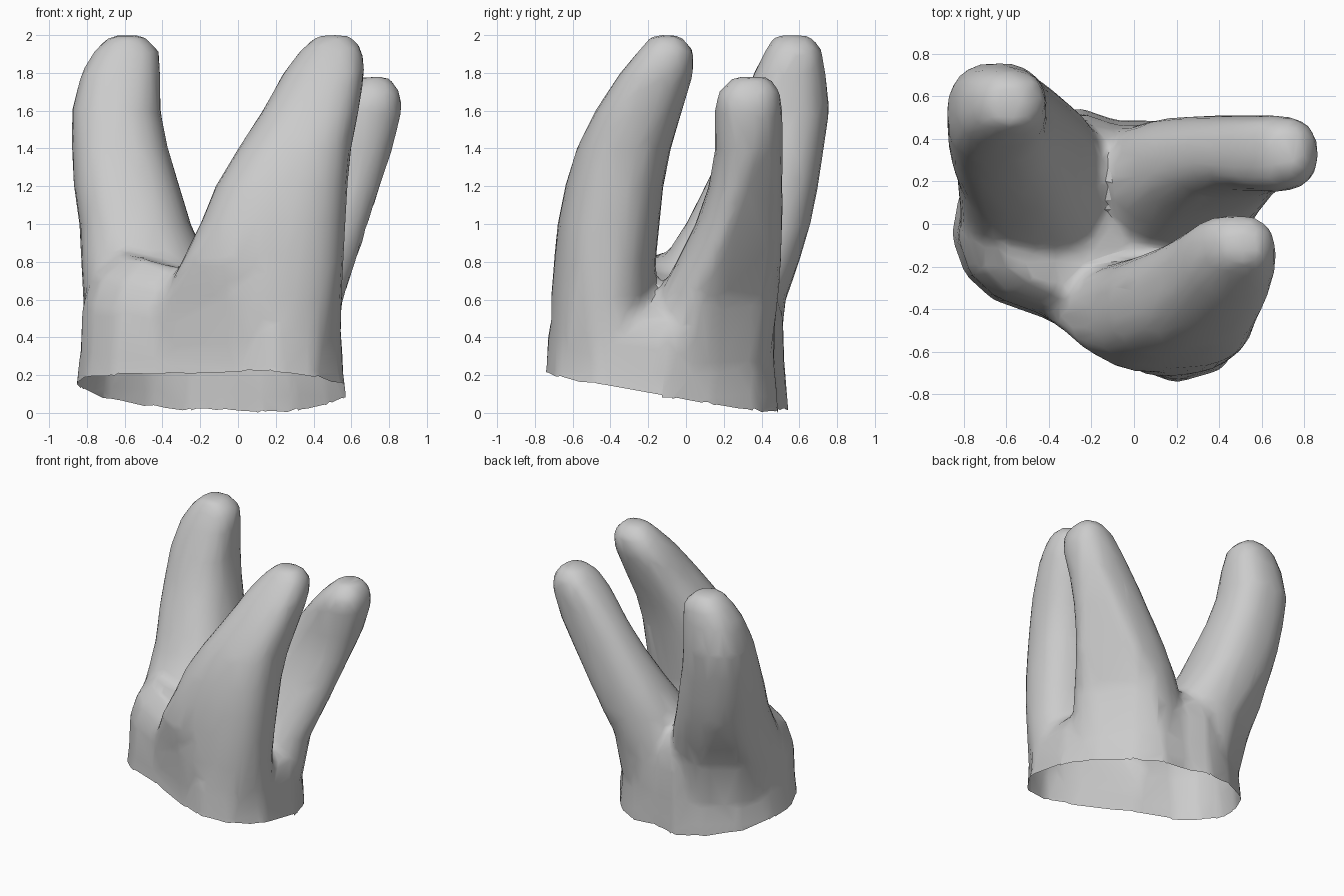
import bpy, bmesh, math, random
from mathutils import Vector
from mathutils.geometry import intersect_line_line_2d

random.seed(4)
cube = bpy.data.objects.get("Cube")
if cube:
    bpy.data.objects.remove(cube, do_unlink=True)

grey = bpy.data.materials.new("soft_grey")
grey.use_nodes = True
grey.diffuse_color = (0.6, 0.6, 0.6, 1)
grey.node_tree.nodes["Principled BSDF"].inputs["Base Color"].default_value = (0.6, 0.6, 0.6, 1)

SIDES = 32

# Palm outline, seen from above, counter-clockwise
palm = [Vector(p) for p in (
    (-.86, -.06), (-.8, -.24), (-.67, -.36), (-.42, -.45), (0, -.69), (.2, -.765),
    (.42, -.7), (.57, -.47), (.57, -.1), (.47, .14), (.3, .37), (.12, .48),
    (-.08, .48), (-.25, .54), (-.47, .49), (-.7, .34), (-.82, .14))]
palm_levels = [(-.15, 1.03), (.12, 1.0), (.25, .975), (.45, .965), (.58, .9), (.68, .74)]

# Fingers: height, x from, x to, y from, y to
front_finger = [(.2, -.45, .55, -.74, -.1), (.6, -.4, .55, -.72, -.17),
                (.8, -.3, .56, -.7, -.16), (1.0, -.2, .57, -.68, -.14),
                (1.2, -.12, .58, -.64, -.12), (1.4, 0, .6, -.58, -.08),
                (1.6, .13, .64, -.48, -.02), (1.8, .24, .67, -.35, .04),
                (1.92, .33, .66, -.25, .04), (2.0, .42, .6, -.18, -.03)]
side_finger = [(.2, -.84, -.1, -.34, .5), (.6, -.82, -.1, -.27, .53),
               (.8, -.83, -.16, -.13, .6), (1.0, -.84, -.25, 0, .66),
               (1.2, -.87, -.31, .1, .7), (1.4, -.88, -.37, .2, .73),
               (1.6, -.88, -.41, .28, .76), (1.8, -.83, -.41, .36, .74),
               (1.92, -.76, -.42, .42, .72), (2.0, -.67, -.5, .47, .66)]
back_finger = [(.2, -.2, .55, -.2, .48), (.6, -.18, .58, -.16, .49),
               (.8, -.1, .64, -.05, .505), (1.0, .03, .7, .05, .51),
               (1.2, .17, .76, .12, .51), (1.4, .31, .82, .155, .51),
               (1.6, .46, .87, .15, .51), (1.7, .55, .86, .17, .5),
               (1.78, .64, .8, .25, .44)]


def palm_reach(p):
    """How far p lies from the middle, as a share of the palm outline."""
    far = p.normalized() * 4
    for a, b in zip(palm, palm[1:] + palm[:1]):
        hit = intersect_line_line_2d(Vector((0, 0)), far, a, b)
        if hit:
            return p.length / hit.length
    return 0


def oval(flare, z, x0, x1, y0, y1):
    """Rounded-box ring, held within the palm outline low down."""
    limit = .96 + flare * max(0, z - .45)
    ring = []
    for i in range(SIDES):
        a = math.tau * i / SIDES
        c, s = math.cos(a), math.sin(a)
        p = Vector(((x0 + x1 + math.copysign(abs(c) ** .82, c) * (x1 - x0)) / 2,
                    (y0 + y1 + math.copysign(abs(s) ** .82, s) * (y1 - y0)) / 2))
        p *= min(1, limit / max(palm_reach(p), .01))
        ring.append((p.x, p.y, z))
    return ring


def loft(bm, rings):
    """Skin a stack of equal-length point rings and cap both ends."""
    loops = [[bm.verts.new(p) for p in ring] for ring in rings]
    for low, high in zip(loops, loops[1:]):
        n = len(low)
        for i in range(n):
            j = (i + 1) % n
            bm.faces.new((low[i], low[j], high[j], high[i]))
    bm.faces.new(loops[0][::-1])
    bm.faces.new(loops[-1])


# Palm top slopes down towards the gap between front and back fingers
bm = bmesh.new()
loft(bm, [[(p.x * s, p.y * s, z * (1 - .3 * p.x)) for p in palm] for z, s in palm_levels])
for finger, flare in ((front_finger, .25), (side_finger, .75), (back_finger, 1.0)):
    loft(bm, [oval(flare, *ring) for ring in finger])
mesh = bpy.data.meshes.new("rough_volumes")
bm.to_mesh(mesh)
bm.free()
mitt = bpy.data.objects.new("three_finger_mitt", mesh)
bpy.context.collection.objects.link(mitt)

# Fuse the volumes into one skin, then soften and thin it out
fuse = mitt.modifiers.new("fuse", "REMESH")
fuse.mode = "VOXEL"
fuse.voxel_size = 0.03
soften = mitt.modifiers.new("soften", "SMOOTH")
soften.factor = 0.5
soften.iterations = 8
thin = mitt.modifiers.new("thin", "DECIMATE")
thin.ratio = 0.08
skin = bpy.data.meshes.new_from_object(
    mitt.evaluated_get(bpy.context.evaluated_depsgraph_get()))
mitt.modifiers.clear()
mitt.data = skin
bpy.data.meshes.remove(mesh)
skin.name = "three_finger_mitt"

# Slice off the tilted bottom to leave an open, slightly ragged cuff
bm = bmesh.new()
bm.from_mesh(skin)
bmesh.ops.bisect_plane(bm, geom=bm.verts[:] + bm.edges[:] + bm.faces[:],
                       plane_co=(0, 0, .1), plane_no=(.06, .18, 1), clear_inner=True)
for v in bm.verts:
    if v.is_boundary:
        v.co.z += random.uniform(-.008, .008)
bmesh.ops.recalc_face_normals(bm, faces=bm.faces[:])
bm.to_mesh(skin)
bm.free()

skin.materials.clear()
skin.materials.append(grey)
bpy.ops.object.select_all(action="DESELECT")
mitt.select_set(True)
bpy.context.view_layer.objects.active = mitt
bpy.ops.object.shade_smooth_by_angle(angle=math.radians(30))
